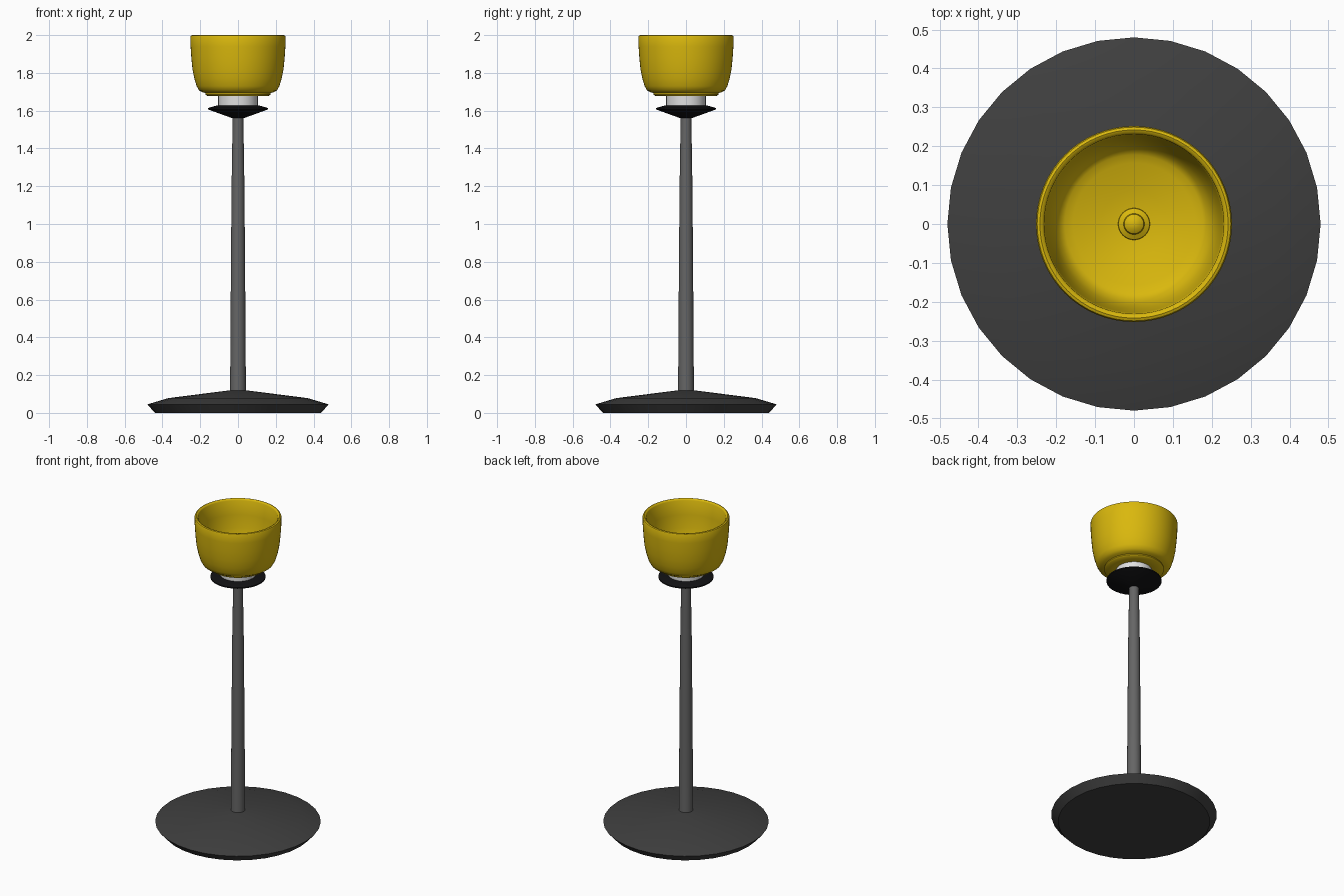
import bpy
import math

cube = bpy.data.objects.get("Cube")
if cube:
    bpy.data.objects.remove(cube, do_unlink=True)


def material(name, r, g, b):
    mat = bpy.data.materials.new(name)
    mat.use_nodes = True
    mat.diffuse_color = (r, g, b, 1)
    mat.node_tree.nodes["Principled BSDF"].inputs["Base Color"].default_value = (r, g, b, 1)
    return mat


def lathe(name, profile, mat, sides=32, smooth_angle=30):
    """Spin (radius, height) points about z; a zero radius becomes a pole."""
    verts, rings, faces = [], [], []
    for r, z in profile:
        count = 1 if r == 0 else sides
        rings.append([len(verts) + i for i in range(count)])
        for i in range(count):
            a = math.tau * i / sides
            verts.append((r * math.cos(a), r * math.sin(a), z))
    for low, high in zip(rings, rings[1:]):
        for i in range(sides):
            j = (i + 1) % sides
            if len(low) == 1:
                faces.append((low[0], high[j], high[i]))
            elif len(high) == 1:
                faces.append((low[i], low[j], high[0]))
            else:
                faces.append((low[i], low[j], high[j], high[i]))
    mesh = bpy.data.meshes.new(name)
    mesh.from_pydata(verts, [], faces)
    mesh.materials.append(mat)
    obj = bpy.data.objects.new(name, mesh)
    bpy.context.collection.objects.link(obj)
    bpy.ops.object.select_all(action='DESELECT')
    obj.select_set(True)
    bpy.context.view_layer.objects.active = obj
    bpy.ops.object.shade_smooth_by_angle(angle=math.radians(smooth_angle))
    return obj


charcoal = material("charcoal", 0.05, 0.05, 0.05)
grey = material("grey metal", 0.13, 0.13, 0.13)
black = material("black", 0.006, 0.006, 0.007)
white = material("white", 0.75, 0.75, 0.75)
yellow = material("yellow", 0.70, 0.48, 0.004)

# Wide disc foot with an undercut rim
lathe("base", [(0, 0), (0.44, 0), (0.48, 0.045), (0.37, 0.078),
               (0.04, 0.12), (0, 0.12)], charcoal)

# Slim tapering stem
lathe("stem", [(0, 0.1), (0.042, 0.1), (0.038, 0.7), (0.034, 1.2),
               (0.028, 1.58), (0, 1.58)], grey, sides=24)

# Flared collar under the cup
lathe("collar", [(0, 1.56), (0.03, 1.56), (0.16, 1.607), (0.16, 1.614),
                 (0.11, 1.628), (0, 1.628)], black)

# Pale neck between collar and cup
lathe("neck", [(0, 1.62), (0.105, 1.62), (0.105, 1.685), (0, 1.685)], white)

# Hollow cup: outside, rounded lip, inside wall, shelf and sunken floor
outside = [(0, 1.678), (0.12, 1.678), (0.165, 1.679), (0.173, 1.686),
           (0.172, 1.693), (0.19, 1.698), (0.207, 1.708), (0.219, 1.73),
           (0.231, 1.77), (0.241, 1.82), (0.247, 1.88), (0.251, 1.94), (0.252, 1.99)]
lip = [(0.249, 1.997), (0.242, 2.0), (0.235, 1.997), (0.231, 1.99)]
inside = [(0.227, 1.9), (0.218, 1.82), (0.207, 1.765), (0.193, 1.735),
          (0.178, 1.722), (0.157, 1.718), (0.086, 1.69), (0, 1.689)]
lathe("cup", outside + lip + inside, yellow, sides=64, smooth_angle=40)

# Small stepped knob on the cup floor
lathe("cup_knob", [(0, 1.685), (0.042, 1.685), (0.04, 1.695), (0.027, 1.702),
                   (0.025, 1.712), (0.014, 1.72), (0, 1.722)], yellow, sides=24)
